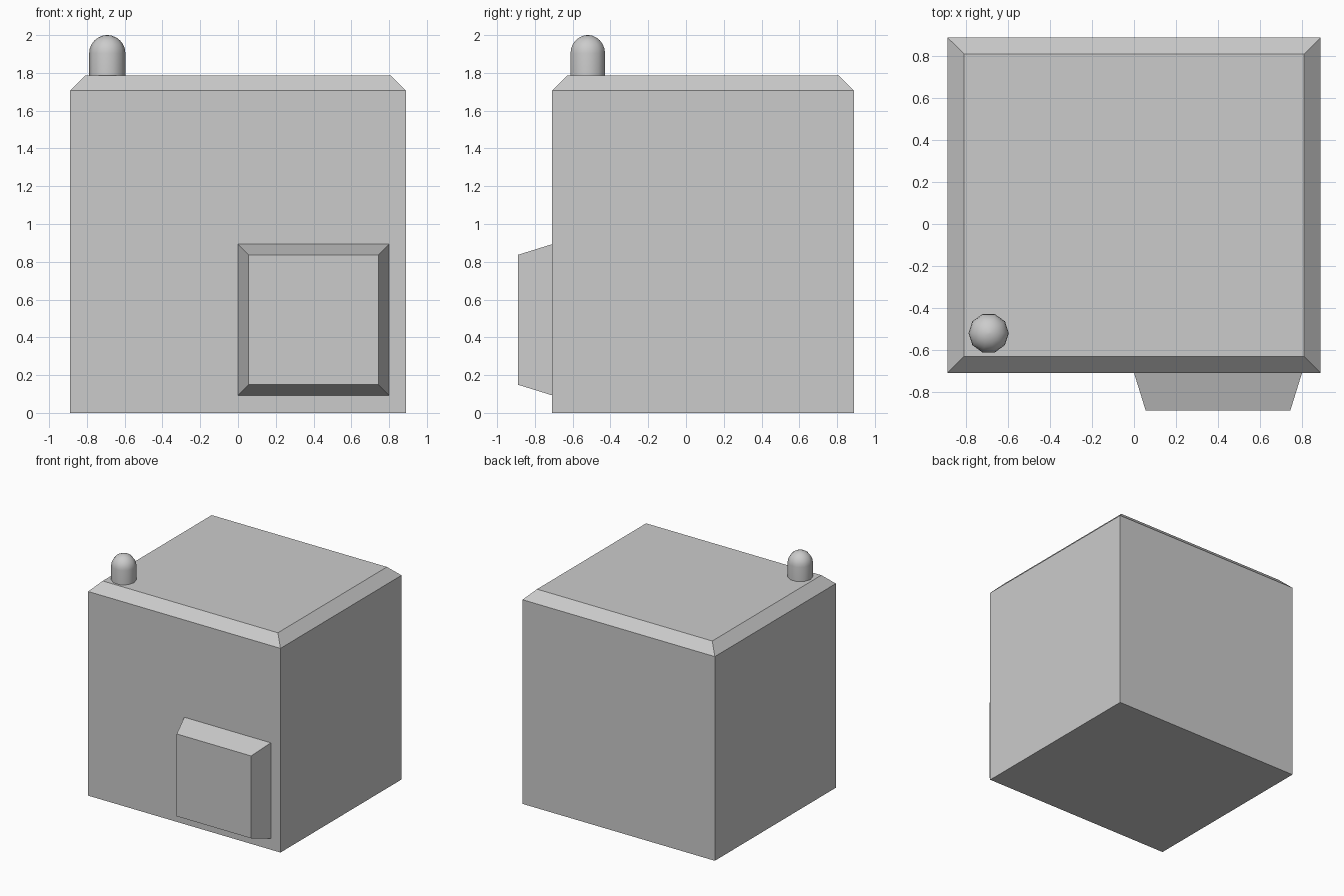
import bpy, bmesh
from math import sin, cos, pi

if "Cube" in bpy.data.objects:
    bpy.data.objects.remove(bpy.data.objects["Cube"])


def loft(name, rings, smooth=False):
    """Skin a stack of equal-length rings and cap both ends."""
    bm = bmesh.new()
    loops = [[bm.verts.new(p) for p in ring] for ring in rings]
    n = len(loops[0])
    for a, b in zip(loops, loops[1:]):
        for i in range(n):
            j = (i + 1) % n
            bm.faces.new((a[i], a[j], b[j], b[i]))
    bm.faces.new(loops[0])
    bm.faces.new(loops[-1])
    bmesh.ops.recalc_face_normals(bm, faces=bm.faces)
    mesh = bpy.data.meshes.new(name)
    bm.to_mesh(mesh)
    bm.free()
    obj = bpy.data.objects.new(name, mesh)
    bpy.context.collection.objects.link(obj)
    if smooth:
        bpy.ops.object.select_all(action='DESELECT')
        obj.select_set(True)
        bpy.context.view_layer.objects.active = obj
        bpy.ops.object.shade_smooth_by_angle(angle=pi / 4)
    return obj


def rect(u0, u1, v0, v1, inset=0.0):
    u0, u1, v0, v1 = u0 + inset, u1 - inset, v0 + inset, v1 - inset
    return [(u0, v0), (u1, v0), (u1, v1), (u0, v1)]


# Main block with chamfered top rim
W, FRONT, BACK, TOP, CH = 0.889, -0.709, 0.889, 1.785, 0.079
loft("body", [[(x, y, z) for x, y in rect(-W, W, FRONT, BACK, d)]
              for z, d in ((0, 0), (TOP - CH, 0), (TOP, CH))])

# Raised front panel with sloped sides
loft("front_panel", [[(x, y, z) for x, z in rect(0.0, 0.80, 0.093, 0.893, d)]
                     for y, d in ((FRONT, 0), (-0.889, 0.056))])

# Ten-sided domed knob on the top
R, CX, CY, SIDES, STEPS = 0.096, -0.692, -0.52, 10, 6
profile = [(R, TOP)]
for k in range(STEPS):
    a = k / STEPS * pi / 2
    profile.append((R * cos(a), 2.0 - R + R * sin(a)))
profile.append((0.004, 2.0))
loft("top_knob", [[(CX + r * cos(2 * pi * i / SIDES), CY + r * sin(2 * pi * i / SIDES), z)
                   for i in range(SIDES)] for r, z in profile], smooth=True)
